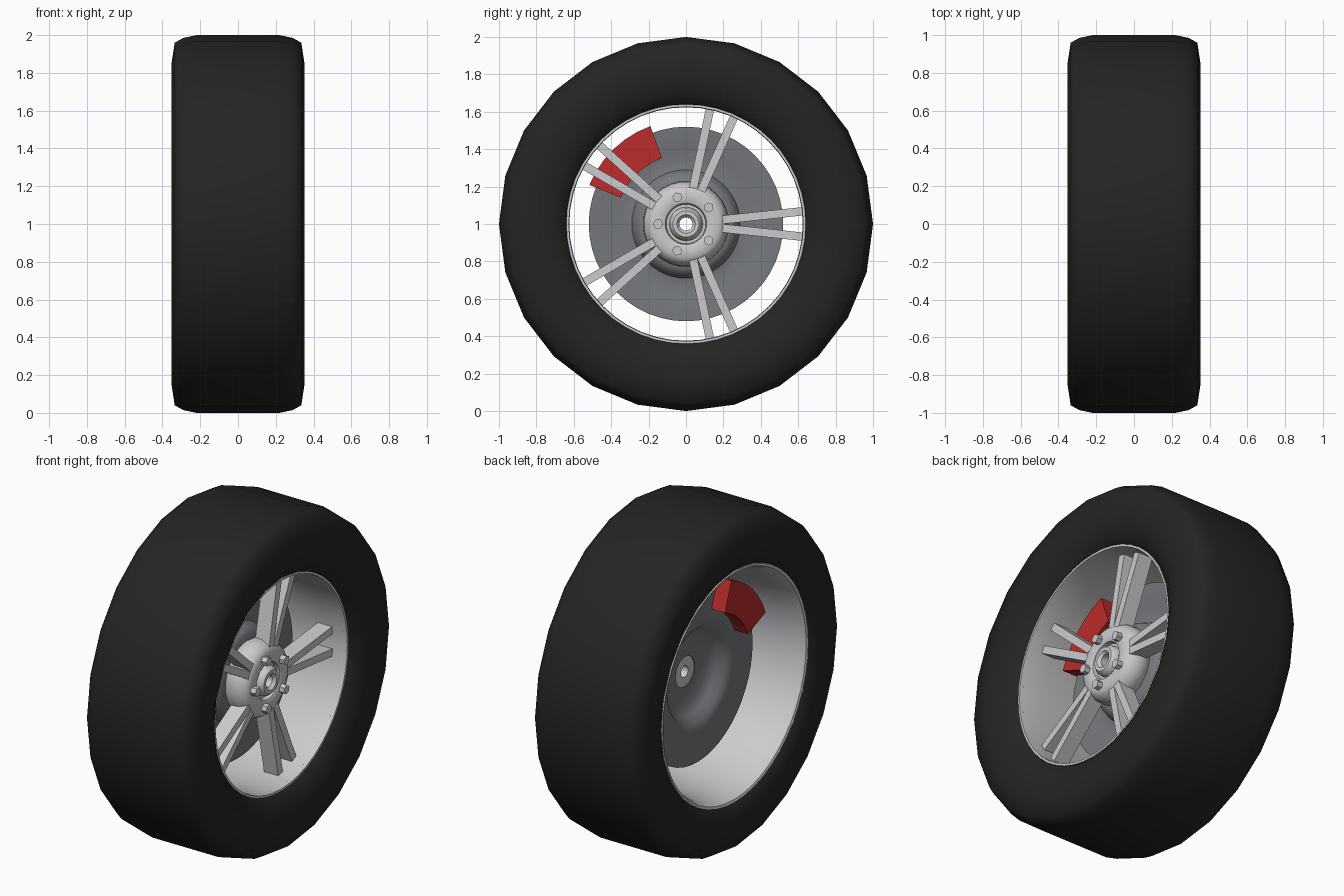
import bpy, bmesh, math
from math import cos, sin, radians, pi
from mathutils import Vector

if "Cube" in bpy.data.objects:
    bpy.data.objects.remove(bpy.data.objects["Cube"], do_unlink=True)

AXLE = 1.0  # height of the wheel centre


def material(name, rgb):
    m = bpy.data.materials.new(name)
    m.use_nodes = True
    m.diffuse_color = (*rgb, 1)
    m.node_tree.nodes["Principled BSDF"].inputs["Base Color"].default_value = (*rgb, 1)
    return m


RUBBER = material("black rubber", (0.018, 0.018, 0.018))
ALLOY = material("light alloy", (0.6, 0.6, 0.62))
IRON = material("grey iron", (0.18, 0.19, 0.205))
RED = material("red paint", (0.5, 0.025, 0.025))


def finish(bm, name, mat, smooth=None):
    bmesh.ops.recalc_face_normals(bm, faces=bm.faces)
    mesh = bpy.data.meshes.new(name)
    bm.to_mesh(mesh)
    bm.free()
    mesh.materials.append(mat)
    ob = bpy.data.objects.new(name, mesh)
    ob.location.z = AXLE
    bpy.context.collection.objects.link(ob)
    if smooth:
        bpy.ops.object.select_all(action="DESELECT")
        ob.select_set(True)
        bpy.context.view_layer.objects.active = ob
        bpy.ops.object.shade_smooth_by_angle(angle=radians(smooth))
    return ob


def lathe(name, profile, steps, mat, smooth=40):
    """Spin a closed (radius, x) outline about the axle."""
    bm = bmesh.new()
    rings = [[bm.verts.new((x, r * sin(2 * pi * i / steps), r * cos(2 * pi * i / steps)))
              for r, x in profile] for i in range(steps)]
    n = len(profile)
    for i in range(steps):
        a, b = rings[i], rings[(i + 1) % steps]
        for j in range(n):
            k = (j + 1) % n
            bm.faces.new((a[j], a[k], b[k], b[j]))
    return finish(bm, name, mat, smooth)


def prism(name, outline, x0, x1, mat):
    """Extrude a (y, z) outline along the axle."""
    bm = bmesh.new()
    face = bm.faces.new([bm.verts.new((x0, y, z)) for y, z in outline])
    ext = bmesh.ops.extrude_face_region(bm, geom=[face])["geom"]
    bmesh.ops.translate(bm, vec=(x1 - x0, 0, 0),
                        verts=[v for v in ext if isinstance(v, bmesh.types.BMVert)])
    return finish(bm, name, mat)


def polar(r, deg):
    return Vector((r * cos(radians(deg)), r * sin(radians(deg))))


# Tyre
lathe("tyre", [(0.63, 0.27), (0.655, 0.3), (0.71, 0.335), (0.78, 0.35), (0.85, 0.352),
               (0.96, 0.335), (0.985, 0.29), (1, 0.22), (1, -0.22), (0.985, -0.29),
               (0.96, -0.335), (0.85, -0.352), (0.78, -0.35), (0.69, -0.32), (0.67, -0.27)],
      24, RUBBER, 60)

# Rim barrel with a rolled lip at the back
lathe("rim", [(0.64, 0.29), (0.627, 0.29), (0.624, 0.26), (0.624, 0.12), (0.65, -0.2),
              (0.665, -0.29), (0.68, -0.325), (0.695, -0.33), (0.7, -0.315), (0.68, -0.28),
              (0.66, -0.18), (0.64, 0.12)], 48, ALLOY)

# Hub with a recessed ring and a hollow centre cap
lathe("hub", [(0.035, 0.01), (0.035, 0.205), (0.05, 0.222), (0.07, 0.222), (0.085, 0.205),
              (0.09, 0.175), (0.105, 0.175), (0.11, 0.2), (0.125, 0.208), (0.18, 0.205),
              (0.205, 0.19), (0.225, 0.15), (0.23, 0.1), (0.2, 0.05), (0.09, 0.01)], 32, ALLOY)

# Brake disc with a raised hat
lathe("brake_disc", [(0.52, 0), (0.4, -0.005), (0.34, -0.02), (0.29, -0.01), (0.27, 0.04),
                     (0.24, 0.06), (0.09, 0.06), (0.09, 0.005), (0.2, 0), (0.25, -0.03),
                     (0.28, -0.07), (0.34, -0.085), (0.4, -0.08), (0.52, -0.08)], 48, IRON, 50)

# Brake caliper, an arc block straddling the disc
angles = [110 + 8 * i for i in range(7)]
prism("brake_caliper", [polar(0.557, a) for a in angles] +
      [polar(0.375, a) for a in reversed(angles)], -0.17, 0.075, RED)

# Five pairs of spokes and five hexagonal bolts
for i in range(5):
    turn = 72 * i
    out, side = polar(1, turn), polar(1, turn + 90)
    for s, word in ((1, "left"), (-1, "right")):
        ends = [(0.18, 0.021), (0.625, 0.068)]
        w = 0.0225
        line = [out * r + side * (s * o - w) for r, o in ends]
        line += [out * r + side * (s * o + w) for r, o in reversed(ends)]
        prism(f"spoke_{i + 1}_{word}", line, 0.1, 0.195, ALLOY)
    centre = polar(0.15, turn + 36)
    prism(f"bolt_{i + 1}", [centre + polar(0.027, turn + 36 + 60 * k) for k in range(6)],
          0.19, 0.24, ALLOY)
